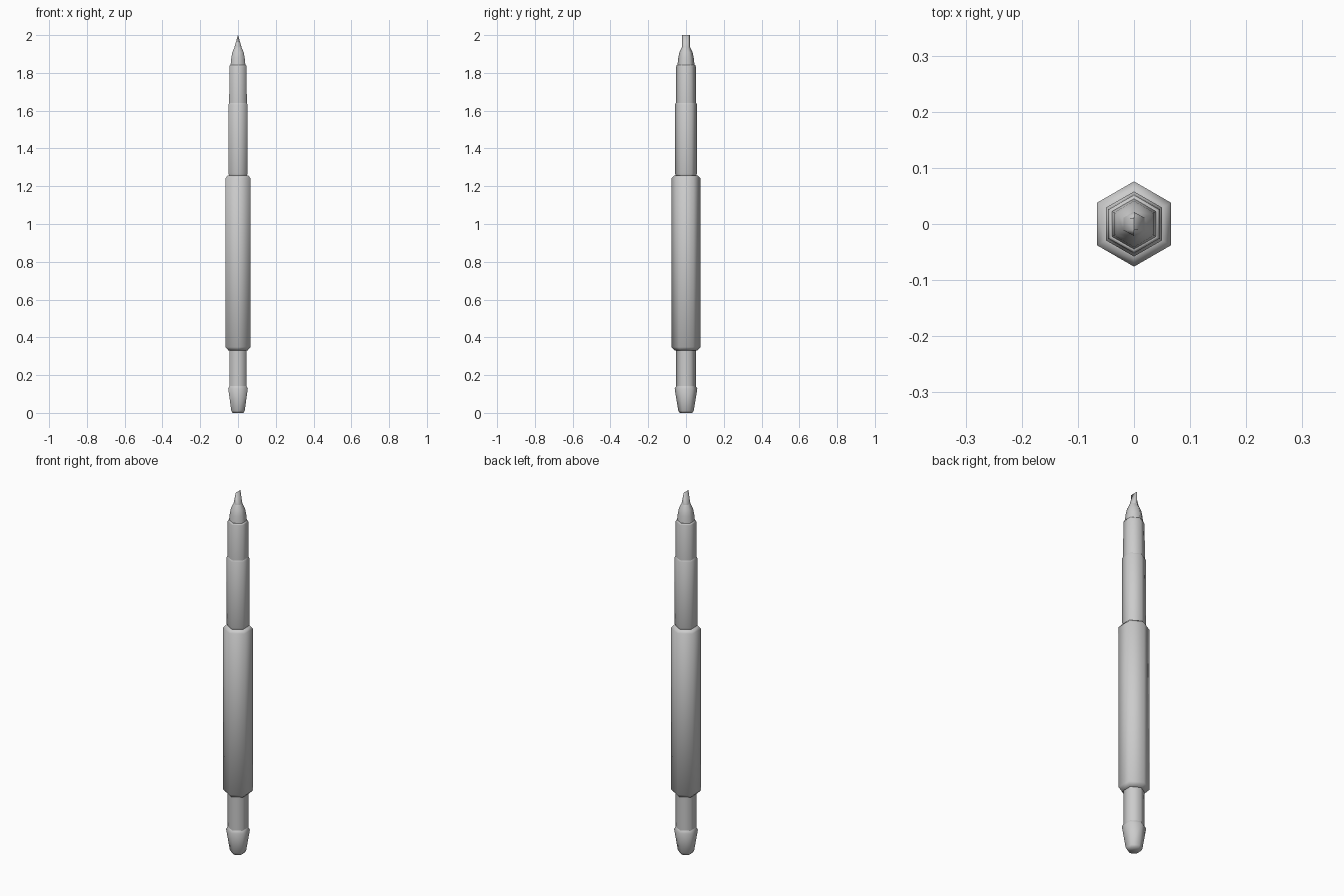
import bpy, bmesh
from math import sin, cos, pi, radians

if "Cube" in bpy.data.objects:
    bpy.data.objects.remove(bpy.data.objects["Cube"])

SIDES = 6


def hex_part(name, profile, cap_bottom=False, cap_top=False, chisel=False):
    """Loft hexagonal rings through (height, radius) pairs, corners on the y axis."""
    bm = bmesh.new()
    rings = []
    for i, (z, r) in enumerate(profile):
        flat = 0.02 if chisel and i == len(profile) - 1 else 1.0
        rings.append([bm.verts.new((flat * r * cos(pi / 2 + k * 2 * pi / SIDES),
                                    r * sin(pi / 2 + k * 2 * pi / SIDES), z))
                      for k in range(SIDES)])
    for a, b in zip(rings, rings[1:]):
        for k in range(SIDES):
            n = (k + 1) % SIDES
            bm.faces.new((a[k], a[n], b[n], b[k]))
    if cap_bottom:
        bm.faces.new(rings[0][::-1])
    if cap_top:
        bm.faces.new(rings[-1])
    # smooth around the barrel, crisp at the steps
    for f in bm.faces:
        f.smooth = True
    for e in bm.edges:
        level = abs(e.verts[0].co.z - e.verts[1].co.z) < 1e-5
        if level and (e.is_boundary or e.calc_face_angle(0) > radians(25)):
            e.smooth = False
    mesh = bpy.data.meshes.new(name)
    bm.to_mesh(mesh)
    bm.free()
    obj = bpy.data.objects.new(name, mesh)
    bpy.context.collection.objects.link(obj)
    return obj


# Tapered end cap and its neck
hex_part("end_cap", [(0.0, 0.033), (0.012, 0.041), (0.128, 0.060), (0.142, 0.052)],
         cap_bottom=True)
hex_part("rear_neck", [(0.142, 0.052), (0.33, 0.052)])

# Main barrel with chamfered ends
hex_part("main_barrel", [(0.33, 0.052), (0.33, 0.058), (0.348, 0.076),
                         (1.243, 0.076), (1.258, 0.062), (1.258, 0.052)])

# Stepped front sleeves
hex_part("front_sleeve", [(1.258, 0.055), (1.268, 0.058), (1.632, 0.058), (1.640, 0.054)])
hex_part("grip_sleeve", [(1.640, 0.054), (1.834, 0.052), (1.842, 0.049), (1.842, 0.045)])

# Nib holder and chisel nib
hex_part("nib_holder", [(1.842, 0.045), (1.88, 0.041), (1.908, 0.035), (1.935, 0.022)])
hex_part("chisel_nib", [(1.935, 0.022), (2.0, 0.021)], cap_top=True, chisel=True)
